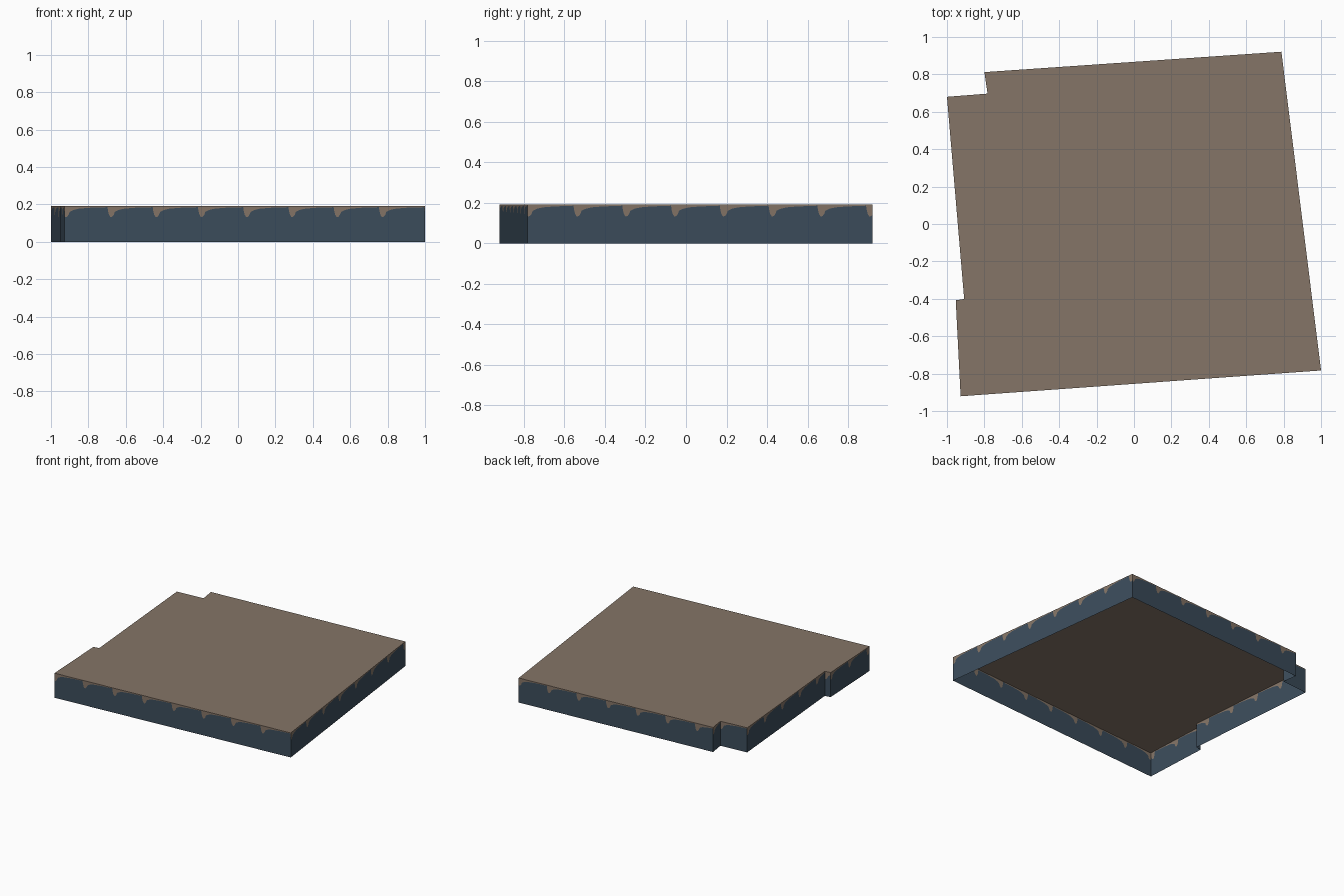
import bpy, bmesh
from mathutils import Vector

if "Cube" in bpy.data.objects:
    bpy.data.objects.remove(bpy.data.objects["Cube"])

HEIGHT = 0.19
PERIOD = 0.2425

# Footprint, counter-clockwise from the front left corner
FOOTPRINT = [Vector(p) for p in (
    (-0.927, -0.921), (1.0, -0.783), (0.788, 0.921), (-0.80, 0.812),
    (-0.783, 0.697), (-1.0, 0.68), (-0.908, -0.401), (-0.953, -0.408))]

# Lower edge of one earthy drip: distance along wall, height
DRIP = [(0.0, 0.186), (0.003, 0.165), (0.008, 0.145), (0.016, 0.132),
        (0.026, 0.134), (0.034, 0.144), (0.040, 0.160), (0.060, 0.170),
        (0.090, 0.177), (0.150, 0.182), (0.230, 0.184)]


def material(name, rgb):
    m = bpy.data.materials.new(name)
    m.diffuse_color = (*rgb, 1)
    m.use_nodes = True
    m.node_tree.nodes["Principled BSDF"].inputs["Base Color"].default_value = m.diffuse_color
    return m


def make_object(name, bm, mats):
    mesh = bpy.data.meshes.new(name)
    bm.to_mesh(mesh)
    bm.free()
    for m in mats:
        mesh.materials.append(m)
    obj = bpy.data.objects.new(name, mesh)
    bpy.context.collection.objects.link(obj)


def drip_height(d):
    """Height of the drip edge at distance d, repeating every PERIOD."""
    d %= PERIOD
    pts = DRIP + [(PERIOD, DRIP[0][1])]
    for (a, za), (b, zb) in zip(pts, pts[1:]):
        if d <= b:
            return za + (zb - za) * (d - a) / (b - a)
    return pts[-1][1]


brown = material("earth_brown", (0.235, 0.178, 0.136))
blue = material("slate_blue", (0.045, 0.074, 0.107))

# Flat top sheet
bm = bmesh.new()
bm.faces.new([bm.verts.new((p.x, p.y, HEIGHT)) for p in FOOTPRINT])
make_object("top_surface", bm, [brown])

# Thin side walls, open underneath, split along the drip edge
bm = bmesh.new()
OFFSET = 0.013
for a, b in zip(FOOTPRINT, FOOTPRINT[1:] + FOOTPRINT[:1]):
    length = (b - a).length
    stops = [n * PERIOD + d - OFFSET for n in range(9) for d, _ in DRIP]
    stops = [0.0] + [s for s in stops if 0.0005 < s < length - 0.0005] + [length]
    columns = []
    for s in stops:
        p = a.lerp(b, s / length)
        columns.append([bm.verts.new((p.x, p.y, z))
                        for z in (0, drip_height(s + OFFSET), HEIGHT)])
    for c, d in zip(columns, columns[1:]):
        for row in (0, 1):
            f = bm.faces.new((c[row], d[row], d[row + 1], c[row + 1]))
            f.material_index = row
make_object("side_walls", bm, [blue, brown])
